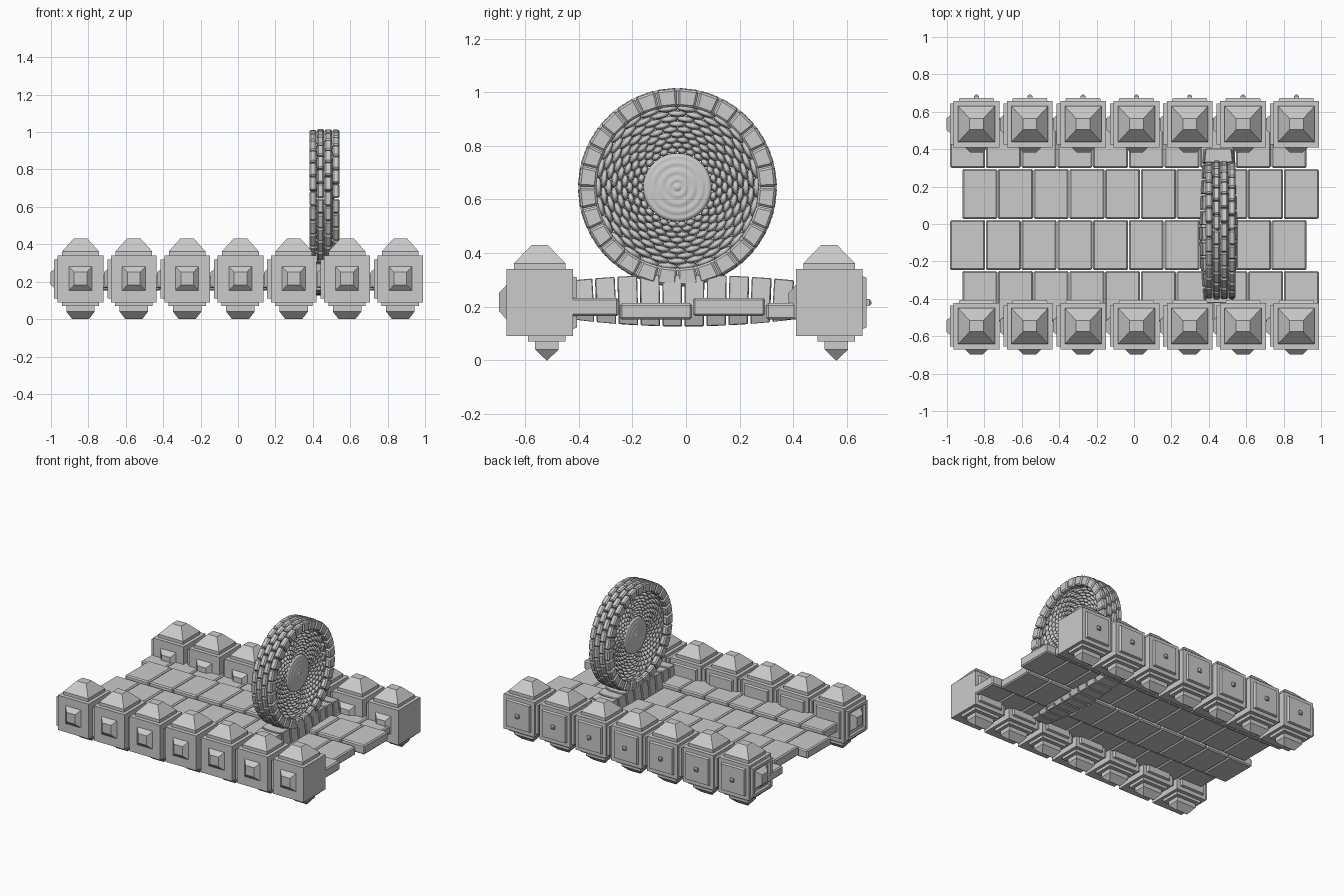
import bpy, bmesh, math
from mathutils import Vector, Matrix

if "Cube" in bpy.data.objects:
    bpy.data.objects.remove(bpy.data.objects["Cube"])


def prism(bm, ends, axis=2):
    """Solid between two rectangles: each end is (position on axis, u0, u1, v0, v1)."""
    loops = []
    for p, u0, u1, v0, v1 in ends:
        loop = []
        for u, v in ((u0, v0), (u1, v0), (u1, v1), (u0, v1)):
            co = [u, v]
            co.insert(axis, p)
            loop.append(bm.verts.new(co))
        loops.append(loop)
    a, b = loops
    bm.faces.new(a[::-1])
    bm.faces.new(b)
    for i in range(4):
        j = (i + 1) % 4
        bm.faces.new((a[i], a[j], b[j], b[i]))


def centred(bm, p0, p1, r0, r1, c=(0, 0), axis=2):
    """Frustum centred on c; r0 and r1 are the half sizes at each end."""
    prism(bm, [(p, c[0] - r[0], c[0] + r[0], c[1] - r[1], c[1] + r[1])
               for p, r in ((p0, r0), (p1, r1))], axis)


def to_mesh(bm, name):
    bmesh.ops.recalc_face_normals(bm, faces=bm.faces)
    mesh = bpy.data.meshes.new(name)
    bm.to_mesh(mesh)
    bm.free()
    return mesh


def add(mesh, name, loc=(0, 0, 0), bevel=0):
    ob = bpy.data.objects.new(name, mesh)
    ob.location = loc
    bpy.context.collection.objects.link(ob)
    if bevel:
        m = ob.modifiers.new("bevel", "BEVEL")
        m.width = bevel
        m.segments = 1
    return ob


# Parapet block: body, cap, corbel below, studs and panels
bm = bmesh.new()
centred(bm, 0.09, 0.34, (.122, .124), (.122, .124))
centred(bm, 0.34, 0.362, (.098, .096), (.098, .096))
centred(bm, 0.362, 0.43, (.098, .096), (.037, .03), (0, 0))
centred(bm, 0.07, 0.09, (.1, .07), (.1, .07), (0, .027))
centred(bm, 0.04, 0.07, (.076, .044), (.076, .044), (0, .027))
centred(bm, 0.0, 0.04, (.045, .002), (.076, .044), (0, .027))
# front pyramid stud
centred(bm, -0.152, -0.124, (.034, .034), (.062, .064), (0, .217), 1)
# back panel and knob
centred(bm, 0.124, 0.14, (.095, .098), (.09, .093), (0, .215), 1)
centred(bm, 0.14, 0.15, (.013, .013), (.013, .013), (0, .215), 1)
centred(bm, 0.15, 0.158, (.013, .013), (.004, .004), (0, .215), 1)
# left side frame (four bars) with stud
for y0, y1, z0, z1 in ((-.11, .11, .3, .32), (-.11, .11, .11, .13),
                       (-.11, -.088, .13, .3), (.088, .11, .13, .3)):
    prism(bm, [(-.142, y0, y1, z0, z1), (-.122, y0, y1, z0, z1)], 0)
centred(bm, -.16, -.122, (.032, .034), (.062, .064), (0, .217), 0)
block = to_mesh(bm, "parapet_block")
for row, y in (("front", -.546), ("back", .534)):
    for i in range(7):
        add(block, f"{row}_parapet_block_{i + 1}", (-.842 + .285 * i, y, 0))

# Walkway: four staggered rows of paving stones
for r in range(4):
    bm = bmesh.new()
    x0 = -.92 if r % 2 == 0 else -.985
    z0, z1 = (.165, .233) if r % 2 == 0 else (.152, .213)
    y0 = -.522 + .273 * r
    for i in range(10):
        a = x0 + .191 * i
        prism(bm, [(z, a + .002, a + .189, y0 + .002, y0 + .271) for z in (z0, z1)])
    add(to_mesh(bm, "paving"), f"paving_row_{r + 1}", bevel=.008)

# Cradle of wedge stones under the wheel, bulging at the middle
bm = bmesh.new()
n = 10
cx = .452


def cradle_ring(t):
    y = -.01 + .41 * t
    b = 1 - t * t
    bottom, top = .152 - .026 * b, .298 + .022 * b
    w = .08 + .022 * b
    yt = y * 1.02
    return [(cx - w * .75, y, bottom), (cx + w * .75, y, bottom),
            (cx + w, y, .2), (cx + w * .86, yt, top),
            (cx + w * .45, yt, top - .015 * b), (cx - w * .45, yt, top - .015 * b),
            (cx - w * .86, yt, top), (cx - w, y, .2)]


for i in range(n):
    g = .012
    rings = [[bm.verts.new(c) for c in cradle_ring(t)]
             for t in (-1 + 2 * i / n + g, -1 + 2 * (i + 1) / n - g)]
    a, b = rings
    bm.faces.new(a)
    bm.faces.new(b[::-1])
    for k in range(8):
        m = (k + 1) % 8
        bm.faces.new((a[k], a[m], b[m], b[k]))
add(to_mesh(bm, "cradle"), "wheel_cradle", bevel=.003)

# Wheel rim: four staggered courses of curved bricks
WHEEL = (.462, -.032, .645)
R_IN, R_OUT, N = .303, .372, 28
bm = bmesh.new()
for c in range(4):
    xa = -.082 + .041 * c
    for i in range(N):
        mid = (i + (c % 2) * .5) / N * math.tau
        half = math.pi / N - .006
        crown = R_OUT if c in (1, 2) else R_OUT - .003
        loops = []
        for x in (xa + .001, xa + .04):
            loops.append([bm.verts.new((x, r * math.cos(mid + s * half), r * math.sin(mid + s * half)))
                          for r, s in ((R_IN, -1), (crown, -1), (crown, 1), (R_IN, 1))])
        a, b = loops
        bm.faces.new(a)
        bm.faces.new(b[::-1])
        for k in range(4):
            m = (k + 1) % 4
            bm.faces.new((a[k], a[m], b[m], b[k]))
add(to_mesh(bm, "rim"), "wheel_rim", WHEEL, bevel=.008)

# Wheel web: rings of oval pebbles, staggered from ring to ring
bm = bmesh.new()
rings = 9
for k in range(rings):
    r = .138 + .157 * k / (rings - 1)
    count = 26
    tangential = r * math.pi / count * 1.08
    for i in range(count):
        ang = (i + .5 * (k % 2)) / count * math.tau
        m = (Matrix.Rotation(ang, 4, 'X') @ Matrix.Translation((0, r, 0))
             @ Matrix.Diagonal((.045, .0135, tangential, 1)))
        bmesh.ops.create_uvsphere(bm, u_segments=8, v_segments=6, radius=1, matrix=m)
web = add(to_mesh(bm, "web"), "wheel_web_pebbles", WHEEL)

# Hub: concentric rounded rings around a small boss
bm = bmesh.new()
profile = [(0, .054), (.012, .052), (.017, .046), (.022, .05), (.038, .05), (.045, .045),
           (.052, .049), (.07, .048), (.077, .043), (.084, .047), (.1, .046), (.106, .041),
           (.112, .044), (.124, .04), (.128, .03)]
pts = [(x, r, 0) for r, x in profile] + [(-x, r, 0) for r, x in reversed(profile)]
vs = [bm.verts.new(p) for p in pts]
es = [bm.edges.new(e) for e in zip(vs, vs[1:])]
bmesh.ops.spin(bm, geom=vs + es, cent=(0, 0, 0), axis=(1, 0, 0),
               angle=math.tau, steps=36, use_duplicate=False)
bmesh.ops.remove_doubles(bm, verts=bm.verts, dist=1e-5)
hub = add(to_mesh(bm, "hub"), "wheel_hub", WHEEL)

# Smooth shading on the pebbles and hub only
for ob in (web, hub):
    for p in ob.data.polygons:
        p.use_smooth = True
